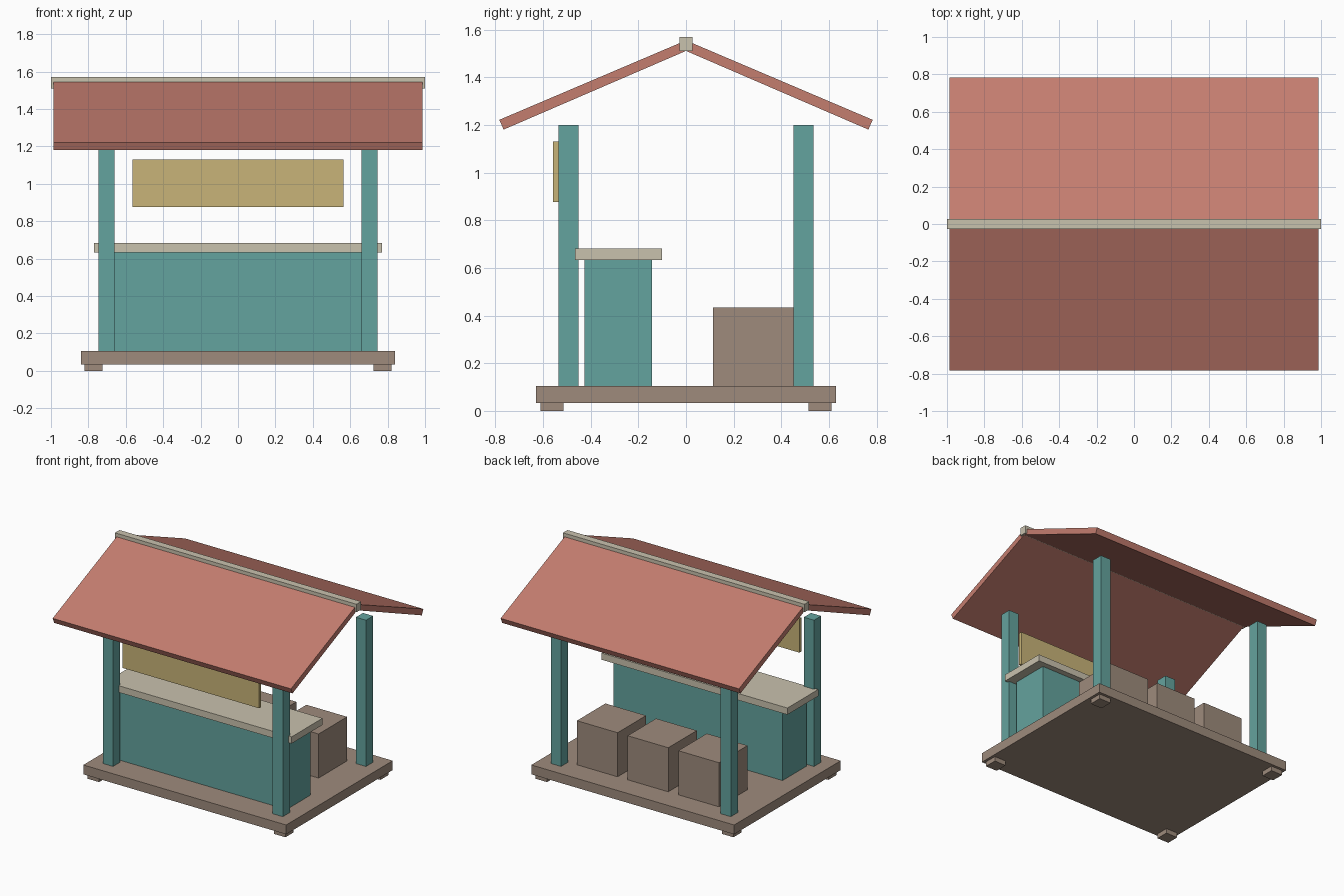
import bpy
import bmesh

if "Cube" in bpy.data.objects:
    bpy.data.objects.remove(bpy.data.objects["Cube"], do_unlink=True)


def material(name, r, g, b):
    mat = bpy.data.materials.new(name)
    mat.use_nodes = True
    mat.diffuse_color = (r, g, b, 1)
    bsdf = next(n for n in mat.node_tree.nodes if n.type == "BSDF_PRINCIPLED")
    bsdf.inputs["Base Color"].default_value = (r, g, b, 1)
    return mat


teal = material("teal paint", 0.127, 0.366, 0.342)
red = material("roof red", 0.552, 0.205, 0.159)
brown = material("brown wood", 0.342, 0.258, 0.202)
cream = material("cream trim", 0.584, 0.539, 0.423)
yellow = material("sign yellow", 0.578, 0.456, 0.188)


def prism(name, profile, x0, x1, mat):
    """Extrude a (y, z) profile along x."""
    bm = bmesh.new()
    face = bm.faces.new([bm.verts.new((x0, y, z)) for y, z in profile])
    ext = bmesh.ops.extrude_face_region(bm, geom=[face])
    verts = [v for v in ext["geom"] if isinstance(v, bmesh.types.BMVert)]
    bmesh.ops.translate(bm, verts=verts, vec=(x1 - x0, 0, 0))
    bmesh.ops.recalc_face_normals(bm, faces=bm.faces)
    mesh = bpy.data.meshes.new(name)
    bm.to_mesh(mesh)
    bm.free()
    mesh.materials.append(mat)
    obj = bpy.data.objects.new(name, mesh)
    bpy.context.collection.objects.link(obj)
    return obj


def box(name, x, y, z, mat):
    """Box from (min, max) ranges on each axis."""
    profile = [(y[0], z[0]), (y[1], z[0]), (y[1], z[1]), (y[0], z[1])]
    return prism(name, profile, x[0], x[1], mat)


def span(centre, size):
    return centre - size / 2, centre + size / 2


# Floor deck
FLOOR = 0.105
box("floor_deck", (-0.84, 0.84), (-0.63, 0.63), (0.035, FLOOR), brown)

# Feet and posts at the four corners
for sx, side in ((-1, "right"), (1, "left")):
    for sy, end in ((-1, "front"), (1, "back")):
        box(f"{end}_{side}_foot", span(sx * 0.772, 0.096),
            span(sy * 0.562, 0.096), (0, 0.035), brown)
        box(f"{end}_{side}_post", span(sx * 0.703, 0.084),
            span(sy * 0.492, 0.084), (FLOOR, 1.2), teal)

# Serving counter
box("counter_body", (-0.7, 0.7), (-0.425, -0.143), (FLOOR, 0.633), teal)
box("counter_top", (-0.77, 0.77), (-0.465, -0.1), (0.633, 0.683), cream)

# Blank sign board
box("sign_board", (-0.565, 0.565), (-0.557, -0.534), (0.877, 1.13), yellow)

# Row of crates at the back
for i in range(3):
    box(f"crate_{i + 1}", span((i - 1) * 0.42, 0.337), (0.113, 0.45),
        (FLOOR, 0.435), brown)

# Pitched roof panels and ridge beam
for s, end in ((-1, "front"), (1, "back")):
    slope = [(0, 1.555), (s * 0.783, 1.222), (s * 0.765, 1.181), (0, 1.511)]
    prism(f"{end}_roof_panel", slope, -0.987, 0.987, red)
box("ridge_beam", (-1, 1), (-0.027, 0.027), (1.51, 1.57), cream)
